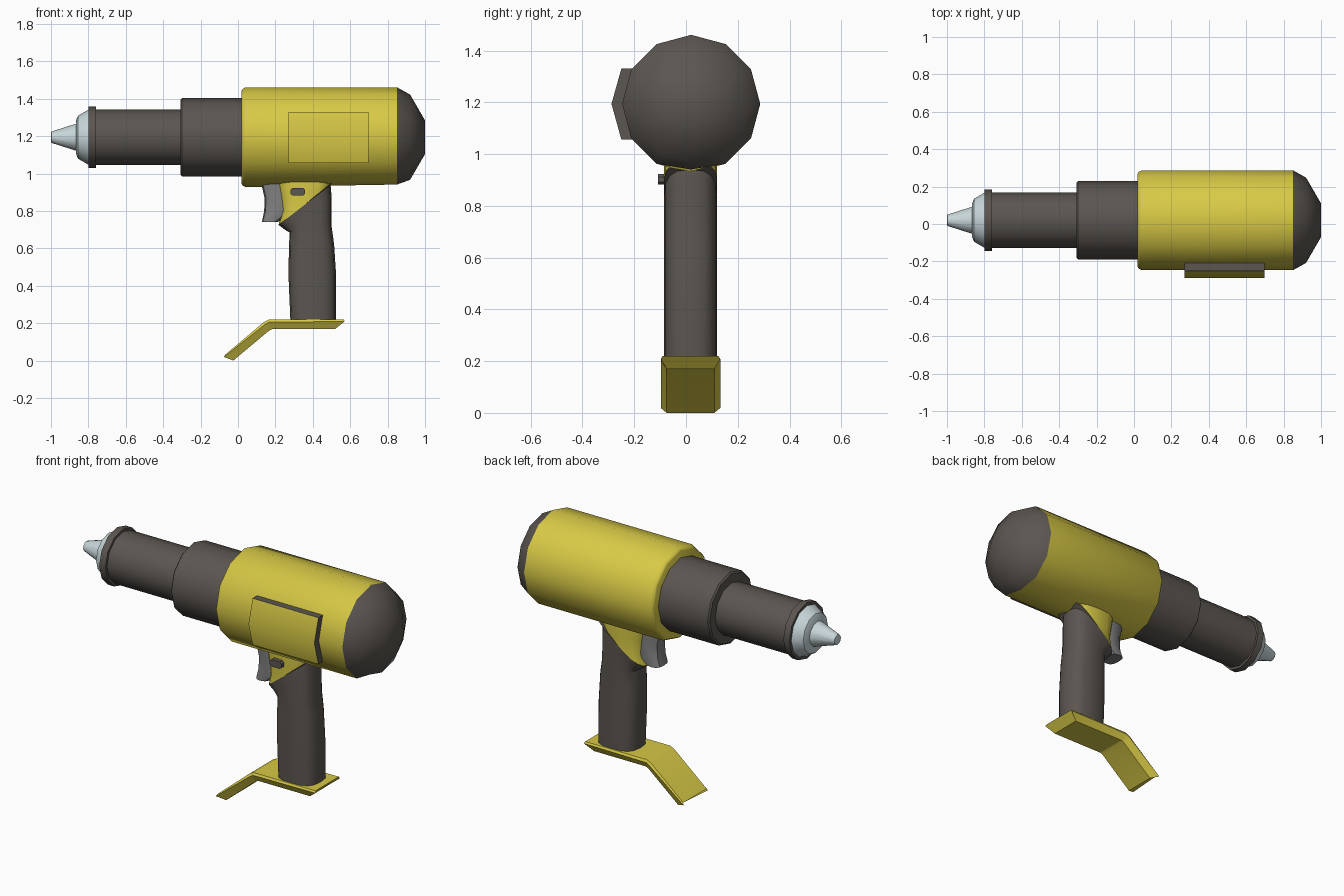
import bpy, bmesh, math

if "Cube" in bpy.data.objects:
    bpy.data.objects.remove(bpy.data.objects["Cube"])

CY, CZ = 0.02, 1.194   # barrel axis


def material(name, rgb):
    m = bpy.data.materials.new(name)
    m.diffuse_color = (*rgb, 1)
    m.use_nodes = True
    m.node_tree.nodes["Principled BSDF"].inputs["Base Color"].default_value = m.diffuse_color
    return m


YELLOW = material("yellow", (0.68, 0.58, 0.06))
DARK = material("dark", (0.105, 0.092, 0.08))
STEEL = material("steel", (0.58, 0.68, 0.70))
GREY = material("trigger_grey", (0.22, 0.22, 0.22))


def loft(name, rings, *mats, angle=35, pick=None):
    """Skin closed rings of points and cap both ends."""
    bm = bmesh.new()
    vs = [[bm.verts.new(p) for p in r] for r in rings]
    n = len(vs[0])
    for a, b in zip(vs, vs[1:]):
        for i in range(n):
            j = (i + 1) % n
            f = bm.faces.new((a[i], a[j], b[j], b[i]))
            if pick:
                f.material_index = pick(i)
    for end in (vs[0], vs[-1]):
        f = bm.faces.new(end)
        if pick:
            f.material_index = pick(-1)
    bmesh.ops.recalc_face_normals(bm, faces=bm.faces)
    me = bpy.data.meshes.new(name)
    bm.to_mesh(me)
    bm.free()
    for m in mats:
        me.materials.append(m)
    ob = bpy.data.objects.new(name, me)
    bpy.context.collection.objects.link(ob)
    bpy.ops.object.select_all(action='DESELECT')
    ob.select_set(True)
    bpy.context.view_layer.objects.active = ob
    bpy.ops.object.shade_smooth_by_angle(angle=math.radians(angle))
    return ob


def lathe(name, profile, mat, sides=12, angle=35):
    """Revolve (x, radius) points around the barrel axis."""
    rings = [[(x, CY + r * math.sin(k * math.tau / sides),
               CZ + r * math.cos(k * math.tau / sides)) for k in range(sides)]
             for x, r in profile]
    return loft(name, rings, mat, angle=angle)


def oval_rings(sections, half, n=16, p=0.7, y=0.0175):
    """Rounded sections, each given by a front and a rear point in x, z."""
    rings = []
    for (x0, z0), (x1, z1) in sections:
        ring = []
        for k in range(n):
            a = k * math.tau / n
            c, s = math.cos(a), math.sin(a)
            t = 0.5 - 0.5 * math.copysign(abs(c) ** p, c)
            ring.append((x0 + (x1 - x0) * t,
                         y + half * math.copysign(abs(s) ** p, s),
                         z0 + (z1 - z0) * t))
        rings.append(ring)
    return rings


# motor housing, rear cap and stepped barrel
body = lathe("motor_housing", [(0.02, 0.250), (0.024, 0.257), (0.04, 0.267),
                               (0.85, 0.267)], YELLOW)
cap = lathe("rear_cap", [(0.85, 0.267), (0.92, 0.228), (1.0, 0.09)], DARK)
for ob in (body, cap):
    for v in ob.data.vertices:
        if v.co.x > 0.8:
            v.co.z = max(v.co.z, 0.941)
lathe("gear_housing", [(0.03, 0.209), (-0.30, 0.209), (-0.308, 0.2)], DARK)
lathe("front_barrel", [(-0.30, 0.149), (-0.77, 0.149)], DARK)
lathe("barrel_collar", [(-0.76, 0.164), (-0.80, 0.164)], DARK)

# chuck and nozzle
lathe("chuck", [(-0.79, 0.15), (-0.80, 0.147), (-0.855, 0.115), (-0.866, 0.09)],
      STEEL)
lathe("nozzle", [(-0.86, 0.074), (-0.998, 0.030), (-1.0, 0.024)], STEEL)

# side plate with dark rim
plate = [(-0.25, 1.33), (-0.288, 1.194), (-0.25, 1.057),
         (-0.205, 1.057), (-0.235, 1.194), (-0.205, 1.33)]
loft("side_plate", [[(x, y, z) for y, z in plate] for x in (0.27, 0.697)],
     YELLOW, DARK, pick=lambda i: 0 if i in (0, 1) else 1)

# grip and the yellow wedge above it, meeting on a slanted section
slant = ((0.217, 0.725), (0.495, 0.94))
loft("grip", oval_rings([((0.28, 0.215), (0.525, 0.215)),
                         ((0.27, 0.45), (0.525, 0.45)),
                         ((0.272, 0.60), (0.514, 0.62)),
                         ((0.276, 0.685), (0.50, 0.72)),
                         ((0.25, 0.70), (0.50, 0.88)), slant,
                         ((0.36, 0.838), (0.52, 0.965))], 0.102), DARK)
loft("trigger_mount", oval_rings([slant, ((0.232, 0.80), (0.498, 0.945)),
                                  ((0.222, 0.87), (0.50, 0.955)),
                                  ((0.203, 0.97), (0.51, 0.97))], 0.102), YELLOW)

# trigger
loft("trigger", oval_rings([((x, z), (0.30 if z > 0.76 else 0.215, z))
                            for x, z in ((0.128, 0.742), (0.14, 0.80),
                                         (0.142, 0.87), (0.122, 0.955))],
                           0.06, n=12), GREY)

# direction button
button = [(0.28, 0.893), (0.292, 0.882), (0.347, 0.882), (0.359, 0.893),
          (0.359, 0.912), (0.347, 0.923), (0.292, 0.923), (0.28, 0.912)]
loft("direction_button", [[(x, y, z) for x, z in button] for y in (-0.108, -0.04)],
     DARK)

# bent foot plate: top edge, side edge and narrower underside per section
foot = [((0.566, 0.222), (0.57, 0.212), (0.52, 0.172)),
        ((0.165, 0.222), (0.165, 0.208), (0.185, 0.172)),
        ((0.14, 0.210), (0.145, 0.196), (0.165, 0.162)),
        ((-0.07, 0.033), (-0.075, 0.022), (-0.025, 0.003))]
loft("foot_plate",
     [[(t[0], 0.0175 - 0.108, t[1]), (t[0], 0.0175 + 0.108, t[1]),
       (s[0], 0.0175 + 0.115, s[1]), (b[0], 0.0175 + 0.092, b[1]),
       (b[0], 0.0175 - 0.092, b[1]), (s[0], 0.0175 - 0.115, s[1])]
      for t, s, b in foot], YELLOW, angle=25)
bpy.data.objects["foot_plate"].location.z = -0.003
